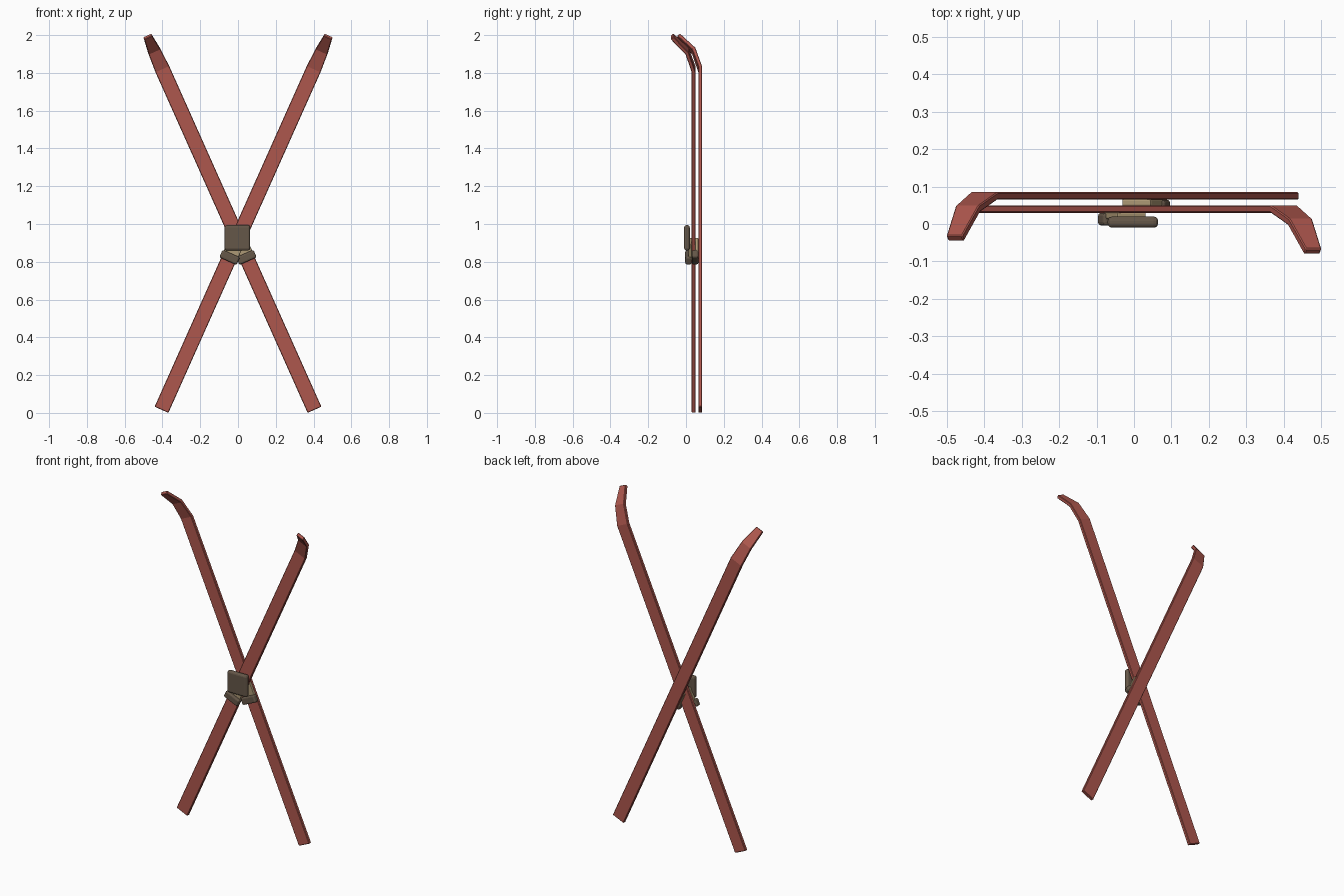
import bpy, bmesh, math
from mathutils import Vector, Matrix

if "Cube" in bpy.data.objects:
    bpy.data.objects.remove(bpy.data.objects["Cube"])

ANG = math.radians(24.07)
START = (-0.405, 0.0165)      # centre of the tail end of the front ski (x, z)


def material(name, col):
    m = bpy.data.materials.new(name)
    m.diffuse_color = (*col, 1)
    m.use_nodes = True
    m.node_tree.nodes["Principled BSDF"].inputs["Base Color"].default_value = m.diffuse_color
    return m


RED = material("red_paint", (0.42, 0.095, 0.075))
DARK = material("dark_brown", (0.13, 0.095, 0.065))
TAN = material("tan", (0.42, 0.32, 0.18))


def finish(name, bm, mat, bevel, segs):
    bmesh.ops.recalc_face_normals(bm, faces=bm.faces)
    bmesh.ops.bevel(bm, geom=[e for e in bm.edges if e.calc_face_angle(0) > 1.2],
                    offset=bevel, segments=segs, profile=0.5, affect='EDGES')
    me = bpy.data.meshes.new(name)
    bm.to_mesh(me)
    bm.free()
    me.materials.append(mat)
    ob = bpy.data.objects.new(name, me)
    bpy.context.collection.objects.link(ob)


def place(bm, side, y):
    # lean the part along its ski; side -1 mirrors it onto the other ski
    rot = Matrix.Rotation(ANG, 4, 'Y')
    bm.transform(Matrix.Diagonal((side, 1, 1, 1))
                 @ Matrix.Translation((START[0], y, START[1])) @ rot)


def ski(name, side, y):
    # stations: length along ski, y drop, half width
    path = [(0, 0, .04), (1.975, 0, .04), (2.08, -.034, .034), (2.165, -.114, .023)]
    bm = bmesh.new()
    rings = []
    for i, (s, d, w) in enumerate(path):
        a, b = path[max(i - 1, 0)], path[min(i + 1, 3)]
        t = Vector((b[1] - a[1], b[0] - a[0])).normalized()
        n = Vector((t.y, -t.x)) * 0.01
        rings.append([bm.verts.new((sx * w, d + k * n.x, s + k * n.y))
                      for sx, k in ((-1, -1), (1, -1), (1, 1), (-1, 1))])
    for p, q in zip(rings, rings[1:]):
        for i in range(4):
            j = (i + 1) % 4
            bm.faces.new((p[i], p[j], q[j], q[i]))
    bm.faces.new(rings[0])
    bm.faces.new(rings[-1])
    place(bm, side, y)
    finish(name, bm, RED, 0.003, 1)


def block(name, size, centre, mat, bevel, segs, ski_pos=None):
    bm = bmesh.new()
    bmesh.ops.create_cube(bm, size=1)
    bm.transform(Matrix.Translation(centre) @ Matrix.Diagonal((*size, 1)))
    if ski_pos:
        place(bm, *ski_pos)
    finish(name, bm, mat, bevel, segs)


# skis, each with a binding plate and a heel piece on its front face
for tag, side, y in (("front", 1, 0.04), ("back", -1, 0.075)):
    ski(tag + "_ski", side, y)
    block(tag + "_binding_plate", (.085, .018, .095), (0, -.018, .931),
          TAN, .004, 2, (side, y))
    block(tag + "_heel_piece", (.1, .034, .044), (0, -.027, .884),
          DARK, .009, 3, (side, y))

# upright clasp over the crossing
block("clasp", (.135, .03, .134), (-.003, .005, .927), DARK, .012, 3)
